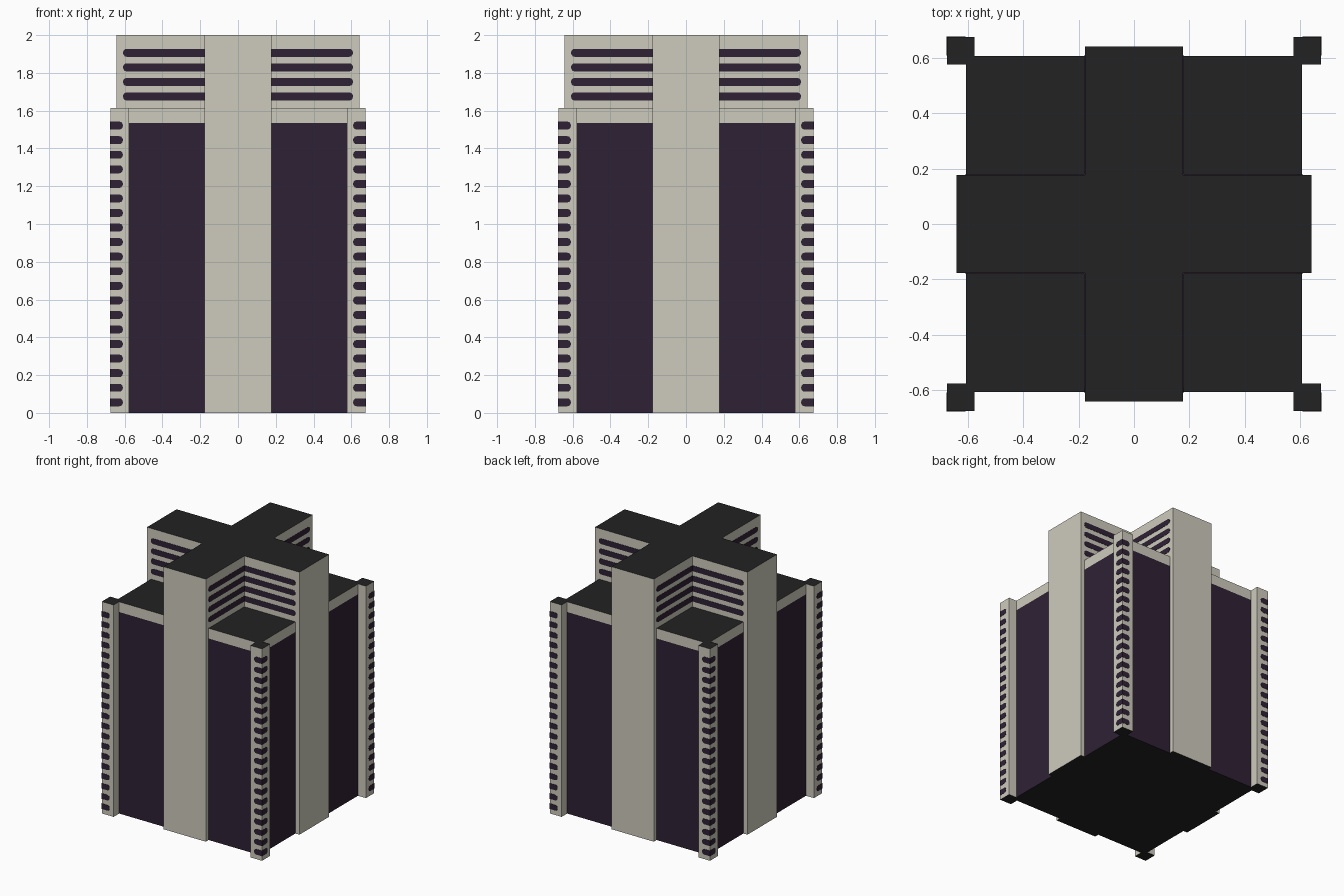
import bpy, bmesh, math
from mathutils import Matrix

if "Cube" in bpy.data.objects:
    bpy.data.objects.remove(bpy.data.objects["Cube"])

def material(name, srgb):
    lin = [((c / 255 + 0.055) / 1.055) ** 2.4 for c in srgb]
    m = bpy.data.materials.new(name)
    m.diffuse_color = (*lin, 1)
    m.use_nodes = True
    m.node_tree.nodes["Principled BSDF"].inputs["Base Color"].default_value = m.diffuse_color
    return m

STONE = material("beige stone", (206, 203, 189))
GLASS = material("dark purple glass", (47, 33, 53))
ROOF = material("charcoal roof", (34, 34, 34))

BODY, ARM, HALF = 0.608, 0.642, 0.178      # half widths: block, arm reach, arm width
POST_IN, POST_OUT = 0.576, 0.675           # corner post limits
TOP, ROOF_Z, GLASS_Z = 2.0, 1.613, 1.535   # heights
STEP, FIRST, WIN_H, TIP = 0.0771, 0.056, 0.042, 0.609

def finish(name, bm, mats, rule):
    bmesh.ops.recalc_face_normals(bm, faces=bm.faces)
    for f in bm.faces:
        f.material_index = rule(f)
    me = bpy.data.meshes.new(name)
    bm.to_mesh(me)
    bm.free()
    for m in mats:
        me.materials.append(m)
    ob = bpy.data.objects.new(name, me)
    bpy.context.collection.objects.link(ob)
    return ob

def prism(bm, outline, heights):
    """Closed prism from an outline, with extra wall rings at each height."""
    rings = [[bm.verts.new((x, y, z)) for x, y in outline] for z in heights]
    n = len(outline)
    for lo, hi in zip(rings, rings[1:]):
        for i in range(n):
            j = (i + 1) % n
            bm.faces.new((lo[i], lo[j], hi[j], hi[i]))
    bm.faces.new(rings[0][::-1])
    bm.faces.new(rings[-1])

def rect(x0, x1, y0, y1):
    return [(x0, y0), (x1, y0), (x1, y1), (x0, y1)]

def flat(f):
    return abs(f.normal.z) > 0.5

# Main block: glass walls under a stone band, dark top and underside
bm = bmesh.new()
prism(bm, rect(-BODY, BODY, -BODY, BODY), (0, GLASS_Z, ROOF_Z))
finish("main_block", bm, (STONE, GLASS, ROOF),
       lambda f: 2 if flat(f) else int(f.calc_center_median().z < GLASS_Z))

# Cross-shaped core
bm = bmesh.new()
a, h = ARM, HALF
prism(bm, [(-h, -a), (h, -a), (h, -h), (a, -h), (a, h), (h, h),
           (h, a), (-h, a), (-h, h), (-a, h), (-a, -h), (-h, -h)], (0, TOP))
finish("cross_core", bm, (STONE, ROOF), lambda f: int(flat(f)))

# Four corner posts
bm = bmesh.new()
for k in range(4):
    p = math.radians(90 * k + 45)
    sx, sy = math.copysign(1, math.cos(p)), math.copysign(1, math.sin(p))
    xs, ys = sorted((sx * POST_IN, sx * POST_OUT)), sorted((sy * POST_IN, sy * POST_OUT))
    prism(bm, rect(*xs, *ys), (0, ROOF_Z + 0.001))
finish("corner_posts", bm, (STONE, ROOF), lambda f: int(flat(f)))

def window(bm, x_flat, x_tip, y, z):
    """Thin plate facing -y: square end at x_flat, rounded end at x_tip."""
    s = math.copysign(1, x_tip - x_flat)
    r = WIN_H / 2
    pts = [(x_flat, z - r), (x_flat, z + r)]
    for i in range(7):
        t = math.radians(90 - 30 * i)
        pts.append((x_tip + s * 0.018 * (math.cos(t) - 1), z + r * math.sin(t)))
    front = [bm.verts.new((px, y - 0.002, pz)) for px, pz in pts]
    back = [bm.verts.new((px, y + 0.001, pz)) for px, pz in pts]
    bm.faces.new(front)
    bm.faces.new(back[::-1])
    for i in range(len(pts)):
        j = (i + 1) % len(pts)
        bm.faces.new((front[j], front[i], back[i], back[j]))

def window_set(name, x_flat, x_tip, y, heights):
    """Windows mirrored left/right and repeated on all four sides."""
    bm = bmesh.new()
    for k in range(4):
        old = set(bm.verts)
        for s in (-1, 1):
            for z in heights:
                window(bm, s * x_flat, s * x_tip, y, z)
        bmesh.ops.rotate(bm, verts=[v for v in bm.verts if v not in old],
                         cent=(0, 0, 0), matrix=Matrix.Rotation(k * math.pi / 2, 3, 'Z'))
    finish(name, bm, (GLASS,), lambda f: 0)

# Small windows wrapping the post corners, long strips on the upper arms
window_set("post_windows", POST_OUT + 0.002, TIP, -POST_OUT,
           [FIRST + STEP * i for i in range(20)])
window_set("upper_strip_windows", HALF, TIP, -HALF,
           [FIRST + STEP * i for i in range(21, 25)])
